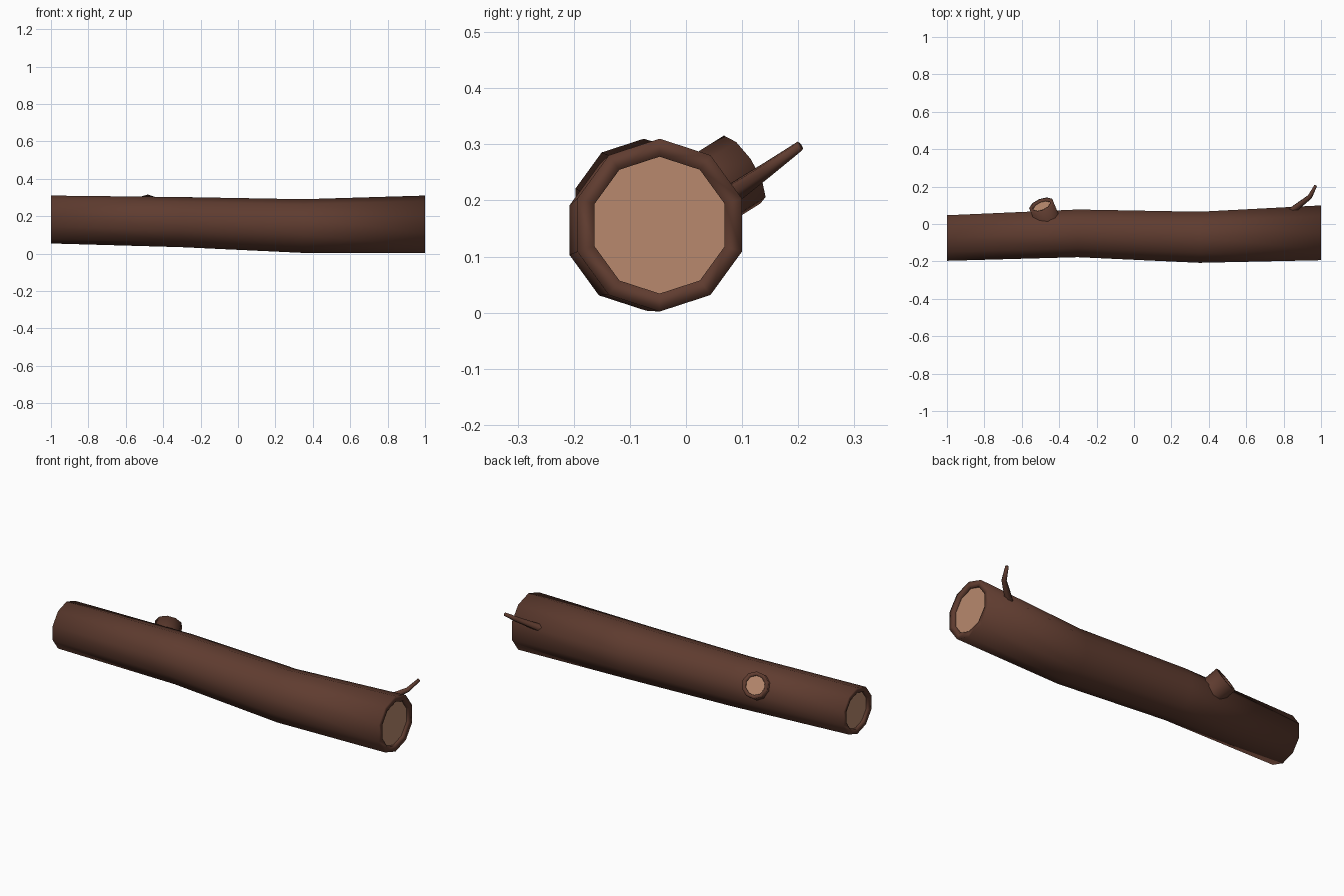
import bpy, bmesh
from math import cos, sin, tau
from mathutils import Vector

if "Cube" in bpy.data.objects:
    bpy.data.objects.remove(bpy.data.objects["Cube"])


def material(name, rgb):
    m = bpy.data.materials.new(name)
    m.diffuse_color = (*rgb, 1)
    m.use_nodes = True
    m.node_tree.nodes["Principled BSDF"].inputs["Base Color"].default_value = m.diffuse_color
    return m


bark = material("bark", (0.115, 0.045, 0.029))
wood = material("cut_wood", (0.48, 0.25, 0.155))


def ring(bm, centre, axis, radius, sides):
    # polygon ring square to the axis, first corner pointing up
    a = Vector(axis).normalized()
    up = (Vector((0, 0, 1)) - a * a.z).normalized()
    side = a.cross(up)
    return [bm.verts.new(Vector(centre) + radius * (up * cos(tau * i / sides) + side * sin(tau * i / sides)))
            for i in range(sides)]


def finish(bm, name, mat, smooth):
    me = bpy.data.meshes.new(name)
    for f in bm.faces:
        f.smooth = smooth
    bm.to_mesh(me)
    bm.free()
    me.materials.append(mat)
    ob = bpy.data.objects.new(name, me)
    bpy.context.collection.objects.link(ob)
    return ob


def tube(name, sections, sides, cap=False):
    # sections: (centre, axis, radius)
    bm = bmesh.new()
    rings = [ring(bm, c, a, r, sides) for c, a, r in sections]
    for p, q in zip(rings, rings[1:]):
        for i in range(sides):
            j = (i + 1) % sides
            bm.faces.new((p[i], p[j], q[j], q[i]))
    if cap:
        bm.faces.new(rings[-1])
    return finish(bm, name, bark, True)


def disc(name, centre, axis, radius, sides):
    bm = bmesh.new()
    bm.faces.new(ring(bm, centre, axis, radius, sides))
    return finish(bm, name, wood, False)


# trunk: bent ten-sided log, with a bark rim turned in at both ends
X = (1, 0, 0)
DEPTH = 0.015
path = [((-1, -0.075, 0.182), 0.128), ((-0.3, -0.05, 0.168), 0.134),
        ((0.35, -0.071, 0.147), 0.1435), ((1, -0.047, 0.156), 0.154)]
left, right = Vector(path[0][0]), Vector(path[-1][0])
back = Vector((DEPTH, 0, 0))
sections = [(left + back, X, 0.101), (left, X, 0.101)]
sections += [(c, X, r) for c, r in path]
sections += [(right, X, 0.122), (right - back, X, 0.122)]
tube("trunk", sections, 10)
disc("left_cut_face", left + back, (-1, 0, 0), 0.101, 10)
disc("right_cut_face", right - back, X, 0.122, 10)

# sawn branch stub
axis = Vector((-0.33, 0.8, 0.5)).normalized()
tip = Vector((-0.495, 0.1, 0.255))
tube("branch_stub", [(tip - axis * 0.13, axis, 0.07), (tip, axis, 0.07),
                     (tip, axis, 0.05), (tip - axis * 0.01, axis, 0.05)], 10)
disc("stub_cut_face", tip - axis * 0.01, axis, 0.05, 10)

# thin bent twig
tube("twig", [((0.83, 0.06, 0.195), (0.7, 0.6, 0.4), 0.022),
              ((0.94, 0.145, 0.255), (0.55, 0.7, 0.45), 0.014),
              ((0.97, 0.203, 0.297), (0.4, 0.75, 0.5), 0.009)], 6, cap=True)
